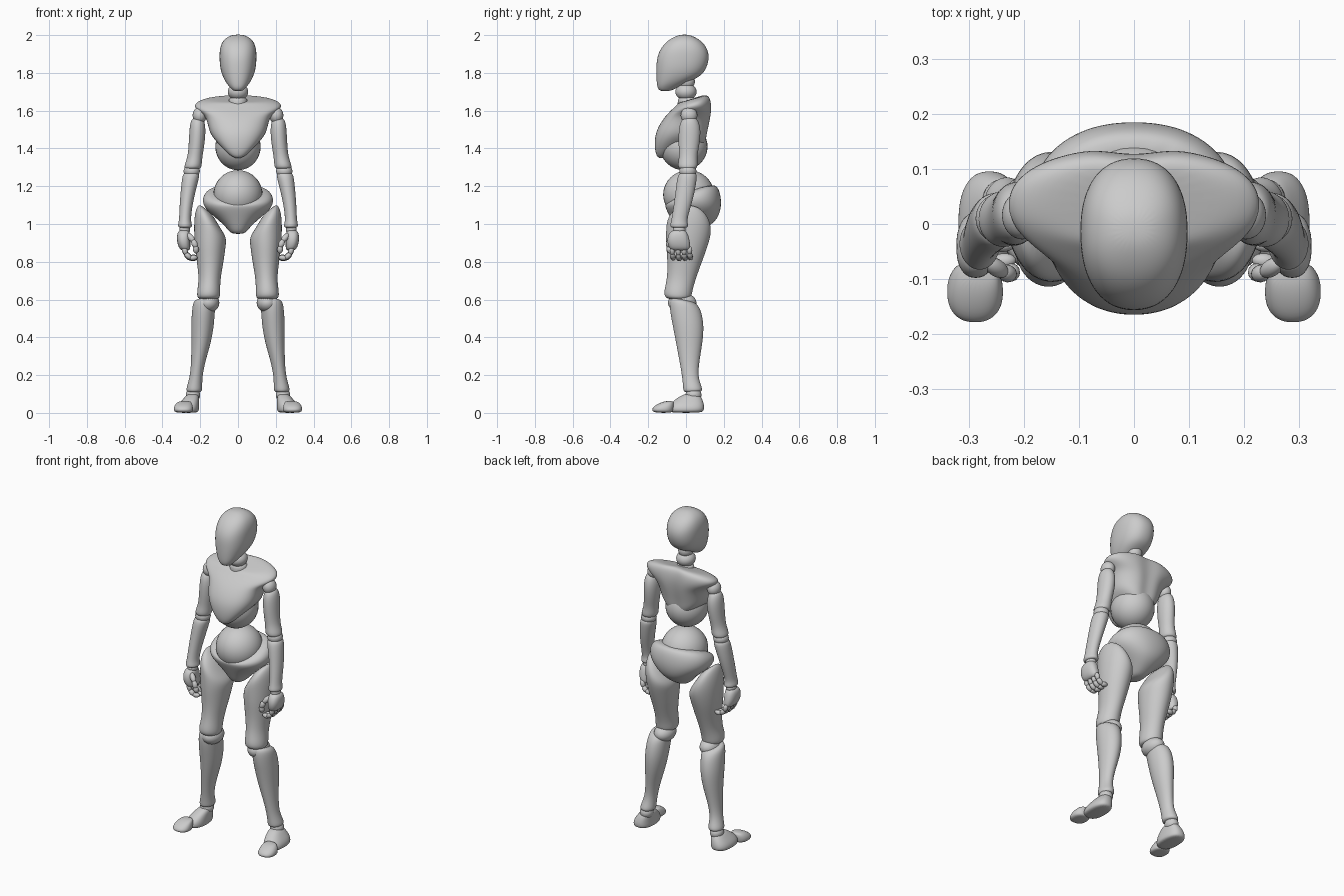
import bpy, bmesh
from math import sin, cos, pi, exp
from mathutils import Vector, Matrix

SIDES = 24


def finish(name, bm, pair, levels):
    bmesh.ops.recalc_face_normals(bm, faces=bm.faces[:])
    me = bpy.data.meshes.new(name)
    bm.to_mesh(me)
    bm.free()
    me.shade_smooth()
    ob = bpy.data.objects.new(name, me)
    bpy.context.collection.objects.link(ob)
    if pair:
        m = ob.modifiers.new("Mirror", 'MIRROR')
        m.use_mirror_merge = False
    if levels:
        s = ob.modifiers.new("Subdivision", 'SUBSURF')
        s.levels = s.render_levels = levels
    return ob


def power(v, p):
    return abs(v) ** p * (1 if v >= 0 else -1)


def loft(name, rings, pair=False, square=2.0, groove=0.0):
    """Rings: z, x centre, x radius, y front, y back, [back rise, side rise, outer rise]."""
    bm = bmesh.new()
    loops = []
    for ring in rings:
        z, xc, rx, yf, yb, back, side, outer = (list(ring) + [0, 0, 0])[:8]
        loop = []
        for i in range(SIDES):
            t = 2 * pi * i / SIDES
            c, s = power(cos(t), 2 / square), power(sin(t), 2 / square)
            y = (yf + yb) / 2 + s * (yb - yf) / 2
            if s > 0:
                y -= groove * exp(-(c * rx / 0.035) ** 2)
            loop.append(bm.verts.new((xc + c * rx, y,
                                      z + back * s + side * c * c + outer * c)))
        loops.append(loop)
    for a, b in zip(loops, loops[1:]):
        for i in range(SIDES):
            j = (i + 1) % SIDES
            bm.faces.new((a[i], a[j], b[j], b[i]))
    bm.faces.new(loops[0])
    bm.faces.new(loops[-1])
    return finish(name, bm, pair, 2)


def ball(name, centre, radii, pair=False):
    bm = bmesh.new()
    bmesh.ops.create_uvsphere(bm, u_segments=32, v_segments=20, radius=1,
                              matrix=Matrix.Translation(centre) @ Matrix.Diagonal((*radii, 1)))
    return finish(name, bm, pair, 0)


def finger(name, points, r):
    """Jointed chain of stretched balls."""
    bm = bmesh.new()
    for a, b in zip(points, points[1:]):
        a, b = Vector(a), Vector(b)
        d = b - a
        mat = (Matrix.Translation((a + b) / 2) @ d.to_track_quat('Z', 'Y').to_matrix().to_4x4()
               @ Matrix.Diagonal((r, r, d.length / 2 + r * 0.5, 1)))
        bmesh.ops.create_uvsphere(bm, u_segments=14, v_segments=10, radius=1, matrix=mat)
    return finish(name, bm, True, 0)


# Head and neck
loft("head", [
    (1.703, 0, .022, -.135, -.085), (1.715, 0, .036, -.148, -.06),
    (1.745, 0, .062, -.155, .02, .01), (1.785, 0, .084, -.158, .085),
    (1.83, 0, .096, -.158, .112), (1.88, 0, .099, -.155, .124),
    (1.925, 0, .098, -.138, .116), (1.965, 0, .085, -.106, .088),
    (1.99, 0, .058, -.066, .048), (2.003, 0, .025, -.03, .012)], square=2.3)
ball("neck_joint", (0, 0, 1.70), (.054, .056, .046))
loft("neck", [(1.60, 0, .055, -.045, .07), (1.65, 0, .052, -.045, .06),
              (1.675, 0, .045, -.04, .05)])
ball("upper_neck", (0, .002, 1.755), (.042, .045, .045))

# Chest shell with flared shoulders, and the ball under it
loft("chest", [
    (1.355, 0, .05, -.135, .07, .02, .03), (1.375, 0, .10, -.16, .10, .015, .05),
    (1.42, 0, .14, -.168, .115, .01, .045), (1.47, 0, .155, -.165, .12, 0, .03),
    (1.52, 0, .163, -.145, .13, 0, .02), (1.565, 0, .18, -.115, .138, 0, .015),
    (1.605, 0, .232, -.082, .142, .005, .005), (1.64, 0, .232, -.055, .138, .015, 0),
    (1.662, 0, .18, -.04, .125, .02, 0), (1.665, 0, .09, -.02, .10, .018, 0)],
    square=2.2, groove=.018)
ball("ribcage_ball", (0, -.012, 1.41), (.12, .126, .125))

# Waist ball and pelvis
ball("waist_ball", (0, .014, 1.155), (.13, .135, .13))
loft("pelvis", [
    (.947, 0, .03, -.03, .05), (.965, 0, .05, -.05, .085), (1.0, 0, .08, -.068, .14),
    (1.04, 0, .128, -.088, .175), (1.085, 0, .18, -.105, .188, .01),
    (1.12, 0, .192, -.112, .186, .025, .01), (1.15, 0, .175, -.106, .172, .045, .015),
    (1.165, 0, .135, -.09, .14, .05, .015)], square=2.2)

# Legs
loft("thigh", [
    (1.08, .17, .025, -.03, .05, 0, 0, .02), (1.065, .168, .045, -.07, .09, 0, 0, .035),
    (1.02, .16, .068, -.103, .125, 0, 0, .045), (.96, .147, .088, -.107, .138, 0, 0, .03),
    (.88, .147, .082, -.106, .115), (.80, .147, .071, -.098, .085),
    (.71, .15, .057, -.100, .052), (.65, .155, .061, -.116, .035),
    (.615, .156, .062, -.115, .03), (.60, .156, .05, -.09, .015)], True)
ball("knee", (.155, -.02, .583), (.056, .075, .052), True)
loft("shin", [
    (.60, .176, .04, -.06, .035, -.01), (.59, .178, .06, -.088, .06, -.015),
    (.54, .183, .061, -.086, .082), (.46, .188, .061, -.07, .096),
    (.37, .195, .052, -.053, .088), (.27, .211, .037, -.034, .07),
    (.19, .222, .033, -.02, .063), (.14, .23, .041, -.016, .083),
    (.118, .232, .043, -.015, .088), (.108, .232, .03, -.005, .07)], True)
ball("ankle", (.238, .04, .095), (.038, .042, .038), True)
loft("foot", [
    (0, .262, .045, -.08, .08), (.012, .264, .058, -.092, .097),
    (.04, .262, .056, -.092, .097), (.07, .25, .044, -.06, .088),
    (.092, .242, .034, -.025, .075), (.10, .24, .02, -.005, .055)], True, 2.4)
loft("toes", [
    (0, .287, .04, -.162, -.075), (.012, .289, .053, -.185, -.068),
    (.035, .289, .05, -.172, -.064), (.055, .285, .04, -.135, -.064),
    (.063, .28, .025, -.105, -.072)], True, 2.3)

# Arms
ball("shoulder", (.203, .016, 1.575), (.037, .044, .044), True)
loft("upper_arm", [
    (1.565, .212, .02, 0, .045), (1.55, .214, .036, -.028, .065),
    (1.50, .214, .044, -.04, .08), (1.42, .219, .042, -.04, .072),
    (1.355, .228, .039, -.036, .058), (1.315, .237, .046, -.044, .062),
    (1.295, .24, .044, -.04, .058), (1.29, .24, .03, -.02, .04)], True)
ball("elbow", (.245, .01, 1.28), (.043, .045, .038), True)
loft("forearm", [
    (1.275, .246, .03, -.02, .04), (1.265, .247, .046, -.042, .06),
    (1.22, .256, .043, -.05, .055), (1.15, .268, .038, -.058, .042),
    (1.08, .277, .033, -.068, .022), (1.02, .281, .031, -.077, .005),
    (.995, .281, .038, -.085, .012), (.982, .28, .036, -.082, .01),
    (.978, .28, .02, -.06, -.01)], True)
ball("wrist", (.282, -.036, .97), (.028, .034, .028), True)
loft("palm", [
    (.97, .285, .02, -.065, -.01), (.955, .287, .035, -.09, .008),
    (.915, .289, .036, -.102, .02), (.875, .283, .032, -.092, .024),
    (.858, .278, .02, -.075, .015)], True, 2.4)

# Hands: four curled fingers and a thumb
for i, y in enumerate((-.072, -.041, -.010, .019)):
    lift = .004 * abs(i - 1.2)
    finger(f"finger_{i + 1}", [(.285, y, .875), (.277, y, .838 + lift),
                               (.253, y + .003, .815 + lift),
                               (.222, y + .006, .818 + lift)], .0145)
finger("thumb", [(.265, -.07, .945), (.237, -.088, .912), (.224, -.092, .88),
                 (.222, -.084, .852)], .016)
